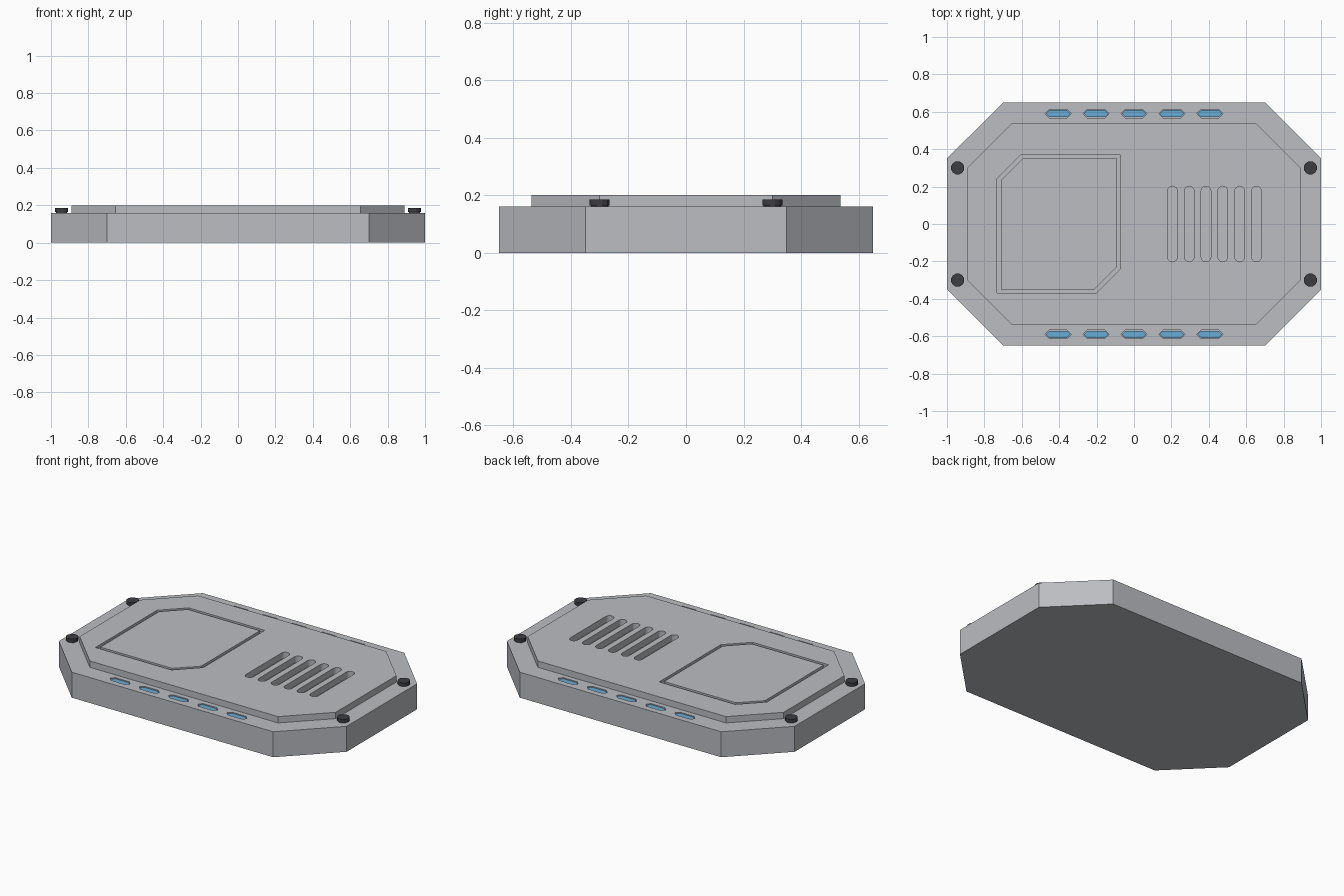
import bpy, bmesh, math

if "Cube" in bpy.data.objects:
    bpy.data.objects.remove(bpy.data.objects["Cube"])


def material(name, rgb):
    m = bpy.data.materials.new(name)
    m.diffuse_color = (*rgb, 1)
    m.use_nodes = True
    m.node_tree.nodes["Principled BSDF"].inputs["Base Color"].default_value = m.diffuse_color
    return m


GREY = material("panel_grey", (0.50, 0.51, 0.54))
DARK = material("bolt_dark", (0.045, 0.045, 0.055))
BLUE = material("light_blue", (0.14, 0.41, 0.66))


def chamfered(x0, y0, x1, y1, bl, br, tr, tl):
    """Rectangle outline with individually chamfered corners."""
    pts = [(x0, y0 + bl), (x0 + bl, y0), (x1 - br, y0), (x1, y0 + br),
           (x1, y1 - tr), (x1 - tr, y1), (x0 + tl, y1), (x0, y1 - tl)]
    return [p for i, p in enumerate(pts) if math.dist(p, pts[i - 1]) > 1e-6]


def hexagon(cx, cy, hx, hy):
    return [(cx - hx, cy), (cx - hx + hy, cy - hy), (cx + hx - hy, cy - hy),
            (cx + hx, cy), (cx + hx - hy, cy + hy), (cx - hx + hy, cy + hy)]


def slot(cx, half, r, n=8):
    top = [(cx + r * math.cos(math.pi * i / n),
            half - r + r * math.sin(math.pi * i / n)) for i in range(n + 1)]
    return top + [(2 * cx - x, -y) for x, y in top]


def circle(cx, cy, r, n=12):
    return [(cx + r * math.cos(2 * math.pi * (i + 0.5) / n),
             cy + r * math.sin(2 * math.pi * (i + 0.5) / n)) for i in range(n)]


def add_prism(bm, pts, z0, z1):
    lo = [bm.verts.new((x, y, z0)) for x, y in pts]
    hi = [bm.verts.new((x, y, z1)) for x, y in pts]
    bm.faces.new(lo[::-1])
    bm.faces.new(hi)
    for i in range(len(pts)):
        bm.faces.new((lo[i - 1], lo[i], hi[i], hi[i - 1]))


def finish(bm, name, mat):
    bmesh.ops.recalc_face_normals(bm, faces=bm.faces)
    me = bpy.data.meshes.new(name)
    bm.to_mesh(me)
    bm.free()
    me.materials.append(mat)
    ob = bpy.data.objects.new(name, me)
    bpy.context.collection.objects.link(ob)
    return ob


def prisms(name, mat, items):
    bm = bmesh.new()
    for pts, z0, z1 in items:
        add_prism(bm, pts, z0, z1)
    return finish(bm, name, mat)


def cut(target, cutter):
    cutter.hide_render = True
    mod = target.modifiers.new("cut", 'BOOLEAN')
    mod.operation = 'DIFFERENCE'
    mod.solver = 'EXACT'
    mod.object = cutter
    bpy.context.view_layer.objects.active = target
    bpy.ops.object.modifier_apply(modifier=mod.name)
    bpy.data.objects.remove(cutter)


# base slab with recesses for the lights
base = prisms("base_slab", GREY, [(chamfered(-1, -0.65, 1, 0.65, *[0.3] * 4), 0, 0.16)])
spots = [((i - 2) * 0.203, s * 0.59) for s in (-1, 1) for i in range(5)]
cut(base, prisms("light_cutter", GREY,
                 [(hexagon(x, y, 0.07, 0.022), 0.145, 0.2) for x, y in spots]))

# blue edge lights
prisms("edge_lights", BLUE,
       [(hexagon(x, y, 0.066, 0.019), 0.14, 0.155) for x, y in spots])

# raised top plate with vent slots
plate = prisms("top_plate", GREY,
               [(chamfered(-0.89, -0.537, 0.89, 0.537, *[0.236] * 4), 0.16, 0.2)])
cut(plate, prisms("vent_cutter", GREY,
                  [(slot(0.205 + 0.09 * i, 0.202, 0.026), 0.1, 0.3) for i in range(6)]))

# groove around the hatch panel
bm = bmesh.new()
d, c = 0.02, 0.13
ci = c - d * (2 - math.sqrt(2))
outer = chamfered(-0.732, -0.37, -0.074, 0.372, 0, c, 0, c)
inner = chamfered(-0.732 + d, -0.37 + d, -0.074 - d, 0.372 - d, 0, ci, 0, ci)
rings = [[bm.verts.new((x, y, z)) for x, y in pts]
         for pts, z in ((outer, 0.185), (outer, 0.25), (inner, 0.25), (inner, 0.185))]
for k in range(4):
    a, b = rings[k - 1], rings[k]
    for i in range(len(outer)):
        bm.faces.new((a[i - 1], a[i], b[i], b[i - 1]))
cut(plate, finish(bm, "groove_cutter", GREY))

# corner bolts: narrow neck and wider head
bolts = []
for x in (-0.943, 0.943):
    for y in (-0.3, 0.3):
        bolts += [(circle(x, y, 0.031), 0.155, 0.167), (circle(x, y, 0.036), 0.165, 0.185)]
prisms("corner_bolts", DARK, bolts)
